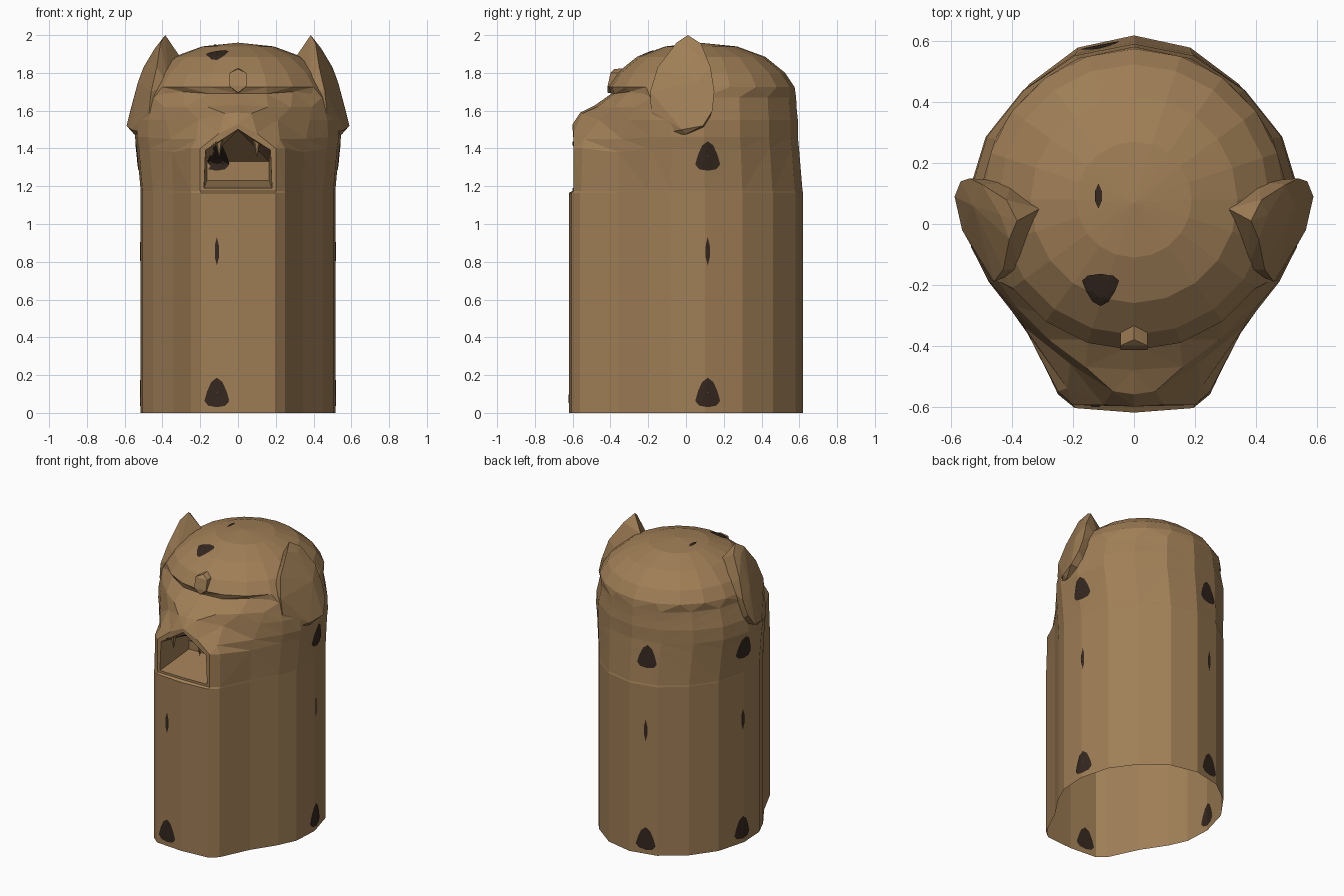
import bpy, bmesh, math
from mathutils import Vector
from mathutils.bvhtree import BVHTree

if "Cube" in bpy.data.objects:
    bpy.data.objects.remove(bpy.data.objects["Cube"])


def material(name, rgb):
    m = bpy.data.materials.new(name)
    m.diffuse_color = (*rgb, 1)
    m.use_nodes = True
    m.node_tree.nodes["Principled BSDF"].inputs["Base Color"].default_value = m.diffuse_color
    return m


WOOD = material("brown wood", (0.35, 0.21, 0.093))
DARK = material("dark spot", (0.035, 0.021, 0.014))


def add_object(name, bm, mat):
    me = bpy.data.meshes.new(name)
    bm.to_mesh(me)
    bm.free()
    me.materials.append(mat)
    ob = bpy.data.objects.new(name, me)
    bpy.context.collection.objects.link(ob)
    return ob


def hull(name, points, mat=WOOD):
    bm = bmesh.new()
    for p in points:
        bm.verts.new(p)
    res = bmesh.ops.convex_hull(bm, input=bm.verts)
    loose = [v for v in bm.verts if not v.link_faces]
    bmesh.ops.delete(bm, geom=loose, context='VERTS')
    bmesh.ops.recalc_face_normals(bm, faces=bm.faces)
    return add_object(name, bm, mat)


# Half cross-section of the post: four front points, then side and back
FRONT = [(0, -.62), (.195, -.605), (.25, -.56), (.345, -.36)]
BACK = [(.45, -.2), (.505, -.08), (.515, .1), (.46, .3), (.345, .46), (.185, .58), (0, .62)]


def ring(z, sx, sy, front):
    return front + [(x * sx, y * sy, z) for x, y in BACK]


def post_ring(z):
    return ring(z, 1, 1, [(x, y, z) for x, y in FRONT])


def dome_ring(z, r):
    a = [math.pi * i / 10 for i in range(11)]
    return [(r * math.sin(t), .08 - r * math.cos(t), z) for t in a]


# Rings from the ground up: post, muzzle, nose, under the brow, skull
rings = [
    post_ring(0), post_ring(1.165),
    ring(1.175, 1, .995, [(0, -.6, 1.175), (.2, -.595, 1.175), (.25, -.555, 1.175), (.345, -.36, 1.175)]),
    ring(1.40, 1.04, .965, [(0, -.6, 1.42), (.2, -.595, 1.40), (.25, -.55, 1.40), (.35, -.36, 1.38)]),
    ring(1.46, 1.06, .955, [(0, -.6, 1.53), (.1, -.595, 1.48), (.22, -.54, 1.45), (.36, -.34, 1.45)]),
    ring(1.55, 1.05, .955, [(0, -.56, 1.59), (.07, -.55, 1.585), (.21, -.46, 1.55), (.38, -.3, 1.55)]),
    ring(1.61, 1.02, .945, [(0, -.48, 1.63), (.16, -.47, 1.62), (.28, -.38, 1.62), (.39, -.27, 1.62)]),
    ring(1.67, .99, .94, [(0, -.395, 1.69), (.15, -.38, 1.69), (.29, -.3, 1.70), (.39, -.22, 1.69)]),
    dome_ring(1.725, .495), dome_ring(1.80, .445), dome_ring(1.885, .34), dome_ring(1.94, .19),
]

bm = bmesh.new()
loops = []
for half in rings:
    full = half + [(-x, y, z) for x, y, z in half[-2:0:-1]]
    loops.append([bm.verts.new(p) for p in full])
n = len(loops[0])
for lo, hi in zip(loops, loops[1:]):
    for i in range(n):
        j = (i + 1) % n
        bm.faces.new((lo[i], lo[j], hi[j], hi[i]))
top = bm.verts.new((0, .07, 1.96))
for i in range(n):
    bm.faces.new((loops[-1][i], loops[-1][(i + 1) % n], top))
bm.faces.new(loops[0][::-1])
bmesh.ops.triangulate(bm, faces=[f for f in bm.faces if len(f.verts) == 4 and f.calc_center_median().z > 1.17])
bmesh.ops.recalc_face_normals(bm, faces=bm.faces)
post = add_object("post_and_head", bm, WOOD)

# Mouth cavity: tapered five-sided cutter
cut = hull("mouth_cutter", [(s * x, y, z) for s in (1, -1) for x, y, z in
           [(.18, -.7, 1.185), (.172, -.7, 1.40), (0, -.7, 1.52),
            (.18, -.59, 1.19), (.172, -.59, 1.39), (0, -.59, 1.50),
            (.165, -.3, 1.23), (.165, -.3, 1.33)]])
mod = post.modifiers.new("mouth", 'BOOLEAN')
mod.object, mod.operation, mod.solver = cut, 'DIFFERENCE', 'EXACT'
bpy.context.view_layer.objects.active = post
bpy.ops.object.modifier_apply(modifier=mod.name)
bpy.data.objects.remove(cut)

# Open the bottom of the hollow post
bm = bmesh.new()
bm.from_mesh(post.data)
floor = [f for f in bm.faces if all(v.co.z < .001 for v in f.verts)]
bmesh.ops.delete(bm, geom=floor, context='FACES_ONLY')
bm.to_mesh(post.data)
tree = BVHTree.FromBMesh(bm)
bm.free()

# Ears and fangs, mirrored
EAR = [(.385, .01, 2.0), (.41, -.05, 1.96), (.42, .08, 1.955), (.44, .03, 1.93),
       (.43, -.15, 1.83), (.50, .13, 1.83), (.53, .06, 1.75), (.46, -.19, 1.70),
       (.54, .15, 1.70), (.47, -.185, 1.60), (.57, .14, 1.60), (.59, .09, 1.52),
       (.565, -.02, 1.50), (.55, .0, 1.475), (.46, -.17, 1.47), (.31, .05, 1.89),
       (.37, -.15, 1.74), (.40, .14, 1.75), (.45, .1, 1.5)]
for side, s in (("right", 1), ("left", -1)):
    hull(side + "_ear", [(s * x, y, z) for x, y, z in EAR])
    hull(side + "_fang", [(s * .1, -.56, 1.35)] +
         [(s * .1 + .024 * math.cos(t), -.56 + .024 * math.sin(t), 1.455)
          for t in (k * math.pi / 3 for k in range(6))])

# Small bump in the middle of the brow
hull("brow_bump", [(0, -.33, 1.825), (0, -.38, 1.82), (0, -.415, 1.695), (0, -.35, 1.69)] +
     [(s * .045, y, z) for s in (1, -1)
      for y, z in ((-.40, 1.80), (-.415, 1.73), (-.34, 1.80), (-.35, 1.72))])

# Spot outlines, height 0.155, built around their middle
EGG = [(0, .078), (.03, .055), (.052, .005), (.066, -.045), (.045, -.07), (0, -.078)]
EGG += [(-x, y) for x, y in EGG[-2:0:-1]]
STREAK = [(0, .075), (.011, .03), (.011, -.03), (0, -.075), (-.011, -.03), (-.011, .03)]


def spot(name, outline, place, ray, lift):
    """Drape a thin patch on the body: place(u, v) gives ray starts."""
    bm = bmesh.new()
    rows = []
    for k in (.02, .25, .5, .75, 1):
        row = []
        for u, v in outline:
            hit = tree.ray_cast(place(u * k, v * k), ray)[0]
            row.append(bm.verts.new(hit - ray * lift) if hit else None)
        rows.append(row)
    m = len(outline)
    for a, b in zip(rows, rows[1:]):
        for i in range(m):
            q = (a[i], a[(i + 1) % m], b[(i + 1) % m], b[i])
            if None in q:
                continue
            depth = [v.co.dot(ray) for v in q]
            if max(depth) - min(depth) < .12:
                bm.faces.new(q)
    add_object(name, bm, DARK)


SIDES = {"front": Vector((0, 1, 0)), "back": Vector((0, -1, 0)),
         "right": Vector((-1, 0, 0)), "left": Vector((1, 0, 0))}
for side, ray in SIDES.items():
    across = Vector((1, 0, 0)) if ray.y else Vector((0, 1, 0))
    centre = across * (-.112 if ray.y else .115)
    for kind, outline, z in (("low_spot", EGG, .108), ("streak", STREAK, .855), ("high_spot", EGG, 1.36)):
        def outside(u, v):
            return centre + across * u + Vector((0, 0, z + v)) - ray * 2

        def inside(u, v):
            return centre + across * u + Vector((0, 0, z + v))
        spot(side + "_" + kind, outline, outside, ray, .005)
        if z < 1:
            spot(side + "_inner_" + kind, outline, inside, -ray, .004)

# Spots on the crown
down = Vector((0, 0, -1))
spot("crown_spot", EGG, lambda u, v: Vector((-.11 + u * .92, -.217 - v * .68, 3)), down, .006)
spot("crown_streak", STREAK, lambda u, v: Vector((-.117 + u, .092 + v * .55, 3)), down, .005)
